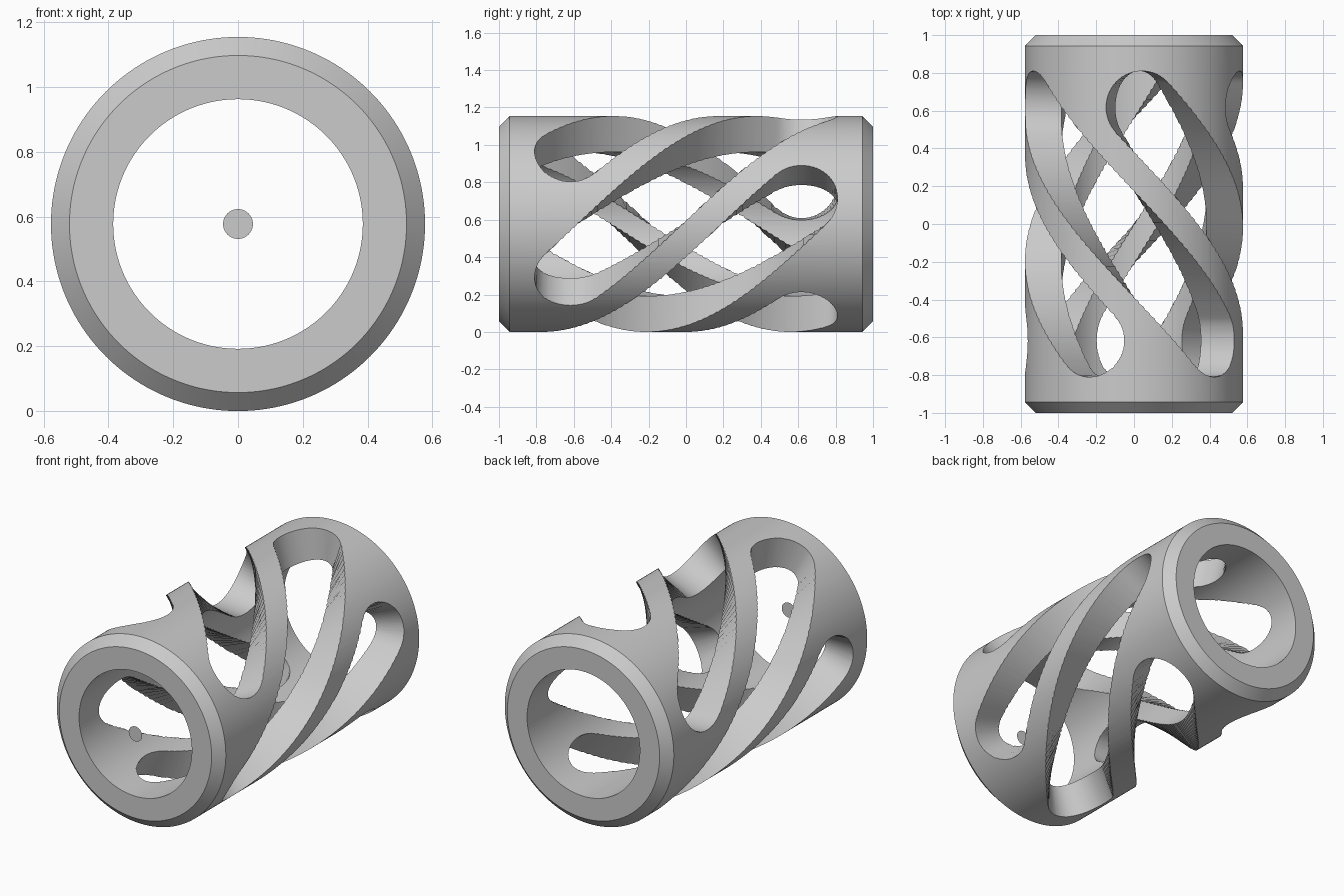
import bpy, bmesh, math
from mathutils import Matrix

cube = bpy.data.objects.get("Cube")
if cube:
    bpy.data.objects.remove(cube, do_unlink=True)

R_OUT, R_IN, HALF, CHAMFER = 0.577, 0.385, 1.0, 0.057
SLOTS, SLOT_R, SLOT_Y = 5, 0.19, 0.62
START, TWIST = math.radians(4), math.radians(116)
SEGMENTS = 160

grey = bpy.data.materials.new("satin_grey")
grey.use_nodes = True
grey.diffuse_color = (0.6, 0.6, 0.6, 1)
grey.node_tree.nodes["Principled BSDF"].inputs["Base Color"].default_value = (0.6, 0.6, 0.6, 1)


def add_object(name, bm):
    bmesh.ops.recalc_face_normals(bm, faces=bm.faces)
    mesh = bpy.data.meshes.new(name)
    bm.to_mesh(mesh)
    bm.free()
    mesh.materials.append(grey)
    obj = bpy.data.objects.new(name, mesh)
    bpy.context.collection.objects.link(obj)
    return obj


def polar(radius, angle, y):
    """Point around the y axis, angle measured from the top towards +x."""
    return (radius * math.sin(angle), y, R_OUT + radius * math.cos(angle))


def bridge(bm, a, b):
    for i in range(len(a)):
        j = (i + 1) % len(a)
        bm.faces.new((a[i], a[j], b[j], b[i]))


# Tube with chamfered outer rims
bm = bmesh.new()
profile = [(R_IN, -HALF), (R_OUT - CHAMFER, -HALF), (R_OUT, CHAMFER - HALF),
           (R_OUT, HALF - CHAMFER), (R_OUT - CHAMFER, HALF), (R_IN, HALF)]
rings = [[bm.verts.new(polar(r, math.tau * i / SEGMENTS, y)) for i in range(SEGMENTS)]
         for r, y in profile]
for k, ring in enumerate(rings):
    bridge(bm, ring, rings[(k + 1) % len(rings)])
tube = add_object("slotted_sleeve", bm)

# Round-ended slots, laid out flat along a slanted line and wrapped around the axis
arc = TWIST * R_OUT
length = math.hypot(arc, 2 * SLOT_Y)
du, dv = arc / length, -2 * SLOT_Y / length
cap = [math.radians(3 + 87 * i / 14) for i in range(15)]
rows = [(-SLOT_R * math.cos(a), SLOT_R * math.sin(a)) for a in cap]
rows += [(length * i / 40, SLOT_R) for i in range(1, 40)]
rows += [(length + SLOT_R * math.cos(a), SLOT_R * math.sin(a)) for a in reversed(cap)]

bm = bmesh.new()
for s in range(SLOTS):
    base = START + math.tau * s / SLOTS
    previous = None
    for along, half_width in rows:
        section = []
        for radius, side in ((0.2, -1), (0.2, 1), (0.8, 1), (0.8, -1)):
            u = along * du - side * half_width * dv
            y = SLOT_Y + along * dv + side * half_width * du
            section.append(bm.verts.new(polar(radius, base + u / R_OUT, y)))
        if previous:
            bridge(bm, previous, section)
        else:
            bm.faces.new(section)
        previous = section
    bm.faces.new(previous)
cutter = add_object("slot_cutter", bm)
cutter.hide_render = True

# Cut the slots and keep the result as plain mesh
cut = tube.modifiers.new("slots", "BOOLEAN")
cut.operation, cut.solver, cut.object = "DIFFERENCE", "EXACT", cutter
graph = bpy.context.evaluated_depsgraph_get()
result = bpy.data.meshes.new_from_object(tube.evaluated_get(graph))
tube.modifiers.clear()
tube.data = result
bpy.data.objects.remove(cutter, do_unlink=True)

bpy.ops.object.select_all(action="DESELECT")
tube.select_set(True)
bpy.context.view_layer.objects.active = tube
bpy.ops.object.shade_smooth_by_angle(angle=math.radians(30))

# Small flat disc on the axis at the front end
bm = bmesh.new()
bmesh.ops.create_circle(bm, cap_ends=True, segments=40, radius=0.046,
                        matrix=Matrix.Translation((0, -HALF, R_OUT)) @ Matrix.Rotation(math.pi / 2, 4, "X"))
add_object("centre_disc", bm)
